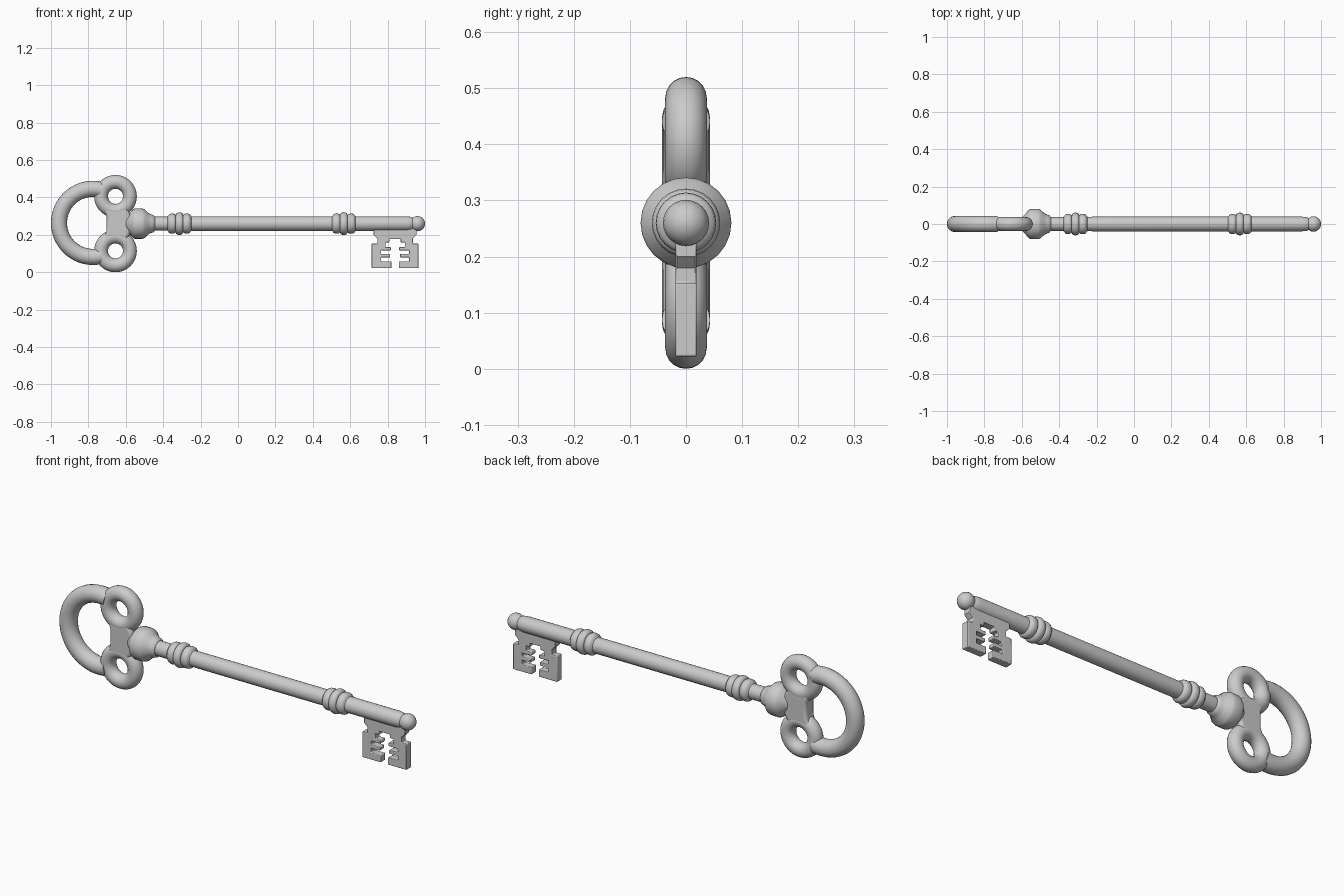
import bpy, bmesh, math

if "Cube" in bpy.data.objects:
    bpy.data.objects.remove(bpy.data.objects["Cube"])

AXIS = 0.26  # height of the shaft axis


def finish(name, bm, angle=40):
    bmesh.ops.recalc_face_normals(bm, faces=bm.faces)
    me = bpy.data.meshes.new(name)
    bm.to_mesh(me)
    bm.free()
    ob = bpy.data.objects.new(name, me)
    bpy.context.collection.objects.link(ob)
    bpy.ops.object.select_all(action='DESELECT')
    ob.select_set(True)
    bpy.context.view_layer.objects.active = ob
    bpy.ops.object.shade_smooth_by_angle(angle=math.radians(angle))
    return ob


def lathe(name, profile, n=24):
    # profile of (x, radius) turned around the shaft axis
    bm = bmesh.new()
    rings = [[bm.verts.new((x, r * math.cos(2 * math.pi * i / n),
                            AXIS + r * math.sin(2 * math.pi * i / n)))
              for i in range(n)] for x, r in profile]
    for a, b in zip(rings, rings[1:]):
        for i in range(n):
            j = (i + 1) % n
            bm.faces.new((a[i], a[j], b[j], b[i]))
    bm.faces.new(rings[0])
    bm.faces.new(rings[-1])
    return finish(name, bm)


def plate(name, outline, half_y, bevel, segments):
    # flat outline in x-z given a thickness and rounded edges
    bm = bmesh.new()
    f = bm.faces.new([bm.verts.new((x, -half_y, z)) for x, z in outline])
    ext = bmesh.ops.extrude_face_region(bm, geom=[f])
    for v in ext['geom']:
        if isinstance(v, bmesh.types.BMVert):
            v.co.y = half_y
    ob = finish(name, bm)
    m = ob.modifiers.new('round', 'BEVEL')
    m.width, m.segments = bevel, segments
    m.limit_method = 'ANGLE'
    m.angle_limit = math.radians(60)
    return ob


def tube_ring(name, cx, cz, R, r, a0, a1, closed, n=48):
    # round tube swept around a circle or arc in the x-z plane
    k = 20
    bm = bmesh.new()
    rows = []
    for i in range(n if closed else n + 1):
        a = math.radians(a0 + (a1 - a0) * i / n)
        rows.append([])
        for j in range(k):
            b = 2 * math.pi * j / k
            d = R + r * math.cos(b)
            rows[-1].append(bm.verts.new((cx + d * math.cos(a), r * math.sin(b),
                                          cz + d * math.sin(a))))
    pairs = list(zip(rows, rows[1:])) + ([(rows[-1], rows[0])] if closed else [])
    for p, q in pairs:
        for j in range(k):
            m = (j + 1) % k
            bm.faces.new((p[j], p[m], q[m], q[j]))
    if not closed:
        bm.faces.new(rows[0])
        bm.faces.new(rows[-1])
    return finish(name, bm)


# Bow: large open ring and two small loops
tube_ring('bow_ring', -0.775, AXIS + 0.004, 0.182, 0.043, 76, 284, False)
for side, s in (('upper', 1), ('lower', -1)):
    tube_ring('bow_loop_' + side, -0.655, AXIS + s * 0.146, 0.077, 0.037, 0, 360, True)

# Bow web between the loops
half = [(-0.702, 0.04), (-0.722, 0.085), (-0.655, 0.075), (-0.595, 0.088), (-0.572, 0.04)]
plate('bow_web', [(x, AXIS + z) for x, z in half] +
      [(x, AXIS - z) for x, z in reversed(half)], 0.036, 0.016, 4)

# Large collar at the bow
lathe('bow_collar', [(-0.60, 0.036), (-0.583, 0.052), (-0.562, 0.076), (-0.552, 0.081),
                     (-0.512, 0.081), (-0.50, 0.077), (-0.48, 0.058), (-0.465, 0.05),
                     (-0.452, 0.046), (-0.445, 0.038)])

# Shaft with rounded tip
tip = [(0.96 + 0.04 * math.sin(t), 0.041 * math.cos(t))
       for t in [math.radians(a) for a in (-40, -20, 0, 20, 40, 60, 75, 87)]]
lathe('shaft', [(-0.59, 0.037), (-0.40, 0.037), (-0.2, 0.039), (0.90, 0.039), (0.925, 0.036)] + tip)

# Beaded collars: three rounded bands each
for name, cx in (('bow_side_beads', -0.313), ('bit_side_beads', 0.566)):
    prof = [(cx - 0.066, 0.036)]
    for dx, w, base, h in ((-0.039, 0.019, 0.045, 0.009),
                           (0, 0.02, 0.048, 0.013),
                           (0.039, 0.019, 0.045, 0.009)):
        for i in range(7):
            t = math.pi * i / 6
            prof.append((cx + dx - w * math.cos(t), base + h * math.sin(t)))
    prof.append((cx + 0.066, 0.036))
    lathe(name, prof)

# Bit: symmetric plate with stepped neck and slotted wards
ward = [(0.115, 0.245), (0.115, 0.20), (0.095, 0.18), (0.095, 0.153), (0.125, 0.153),
        (0.125, 0.022), (0.02, 0.022), (0.02, 0.058), (0.075, 0.058), (0.075, 0.08),
        (0.026, 0.08), (0.026, 0.098), (0.075, 0.098), (0.075, 0.117), (0.022, 0.117),
        (0.022, 0.134), (0.052, 0.134), (0.052, 0.16), (0.03, 0.16), (0.03, 0.178)]
plate('bit', [(0.84 + x, z) for x, z in ward] +
      [(0.84 - x, z) for x, z in reversed(ward)], 0.019, 0.003, 2)
